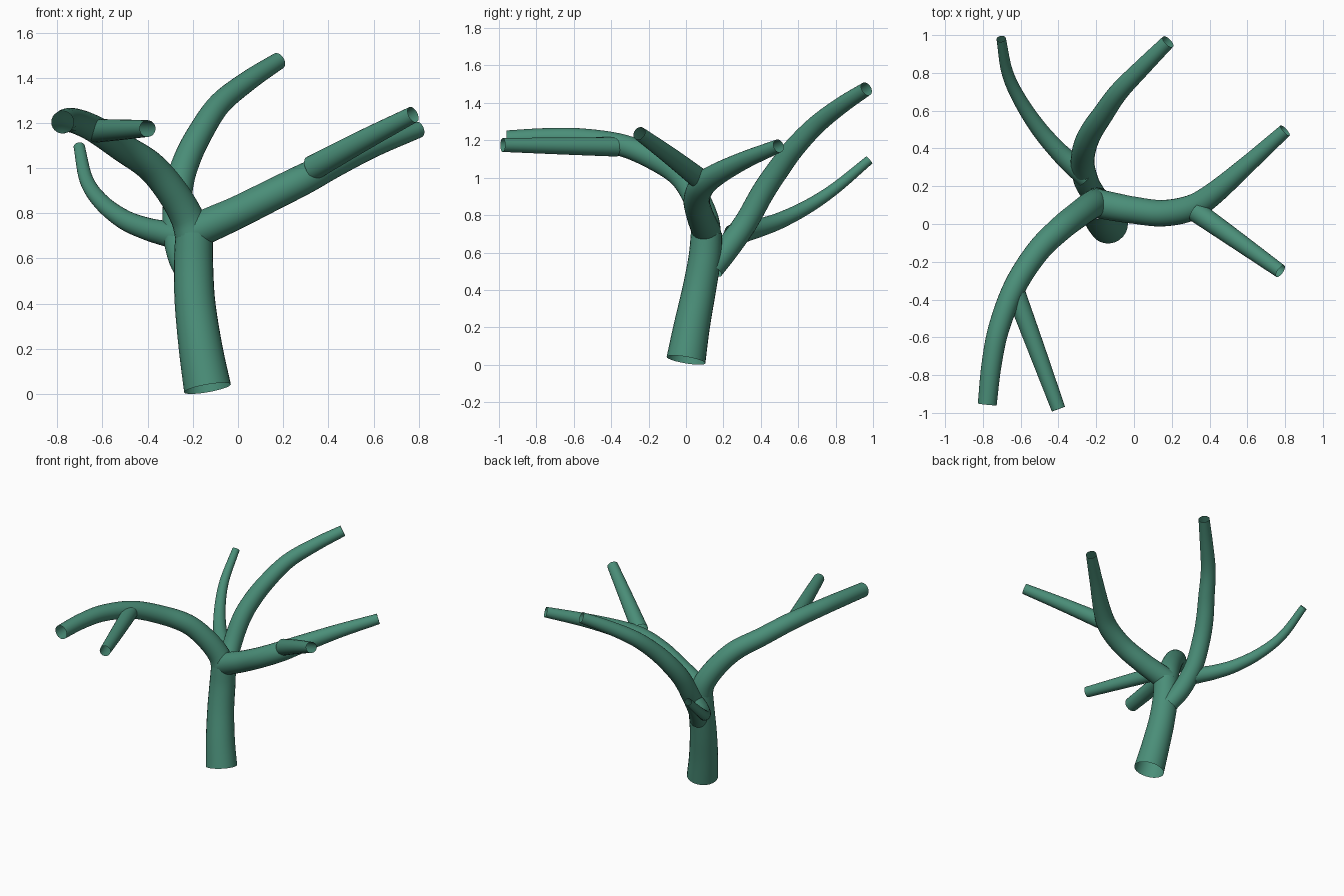
import bpy, bmesh, math
from mathutils import Vector

SIDES = 24
STEPS = 6  # rings per path segment

green = bpy.data.materials.new("muted_green")
green.diffuse_color = (0.0685, 0.27, 0.188, 1)


def spline(points):
    """Smooth samples (x, y, z, radius) through the given points."""
    p = [Vector(q) for q in points]
    p = [2 * p[0] - p[1]] + p + [2 * p[-1] - p[-2]]
    out = []
    for i in range(1, len(p) - 2):
        a, b, c, d = p[i - 1:i + 3]
        for s in range(STEPS):
            t = s / STEPS
            out.append(0.5 * (2 * b + (c - a) * t + (2 * a - 5 * b + 4 * c - d) * t * t
                              + (3 * b - a - 3 * c + d) * t ** 3))
    return out + [p[-2]]


def tube(name, points):
    """Tapered open-ended tube swept along a smooth path."""
    path = spline(points)
    bm = bmesh.new()
    rings = []
    side = Vector((1, 0.3, 0))
    for i, q in enumerate(path):
        tangent = (path[min(i + 1, len(path) - 1)].xyz - path[max(i - 1, 0)].xyz).normalized()
        side = (side - tangent * side.dot(tangent)).normalized()
        up = tangent.cross(side)
        ring = []
        for k in range(SIDES):
            a = 2 * math.pi * k / SIDES
            ring.append(bm.verts.new(q.xyz + q.w * (math.cos(a) * side + math.sin(a) * up)))
        rings.append(ring)
    for r0, r1 in zip(rings, rings[1:]):
        for k in range(SIDES):
            n = (k + 1) % SIDES
            bm.faces.new((r0[k], r0[n], r1[n], r1[k])).smooth = True
    mesh = bpy.data.meshes.new(name)
    bm.to_mesh(mesh)
    bm.free()
    mesh.materials.append(green)
    bpy.context.collection.objects.link(bpy.data.objects.new(name, mesh))


# Trunk
tube("trunk", [(-0.135, 0, 0.025, 0.105), (-0.165, 0.03, 0.2, 0.097), (-0.19, 0.07, 0.4, 0.09),
               (-0.197, 0.1, 0.57, 0.087), (-0.194, 0.11, 0.71, 0.083)])

# Branch arching to the front left, with its side shoot
tube("front_left_branch", [(-0.195, 0.11, 0.68, 0.08), (-0.225, 0.1, 0.78, 0.074),
                           (-0.295, 0.05, 0.9, 0.07), (-0.39, -0.025, 1.01, 0.067),
                           (-0.51, -0.145, 1.09, 0.063), (-0.63, -0.33, 1.17, 0.06),
                           (-0.715, -0.55, 1.207, 0.056), (-0.755, -0.75, 1.212, 0.053),
                           (-0.777, -0.955, 1.203, 0.05)])
tube("front_left_shoot", [(-0.625, -0.37, 1.165, 0.052), (-0.51, -0.68, 1.17, 0.045),
                          (-0.4, -0.98, 1.175, 0.037)])

# Branch to the right, with its forward shoot
tube("right_branch", [(-0.2, 0.11, 0.715, 0.077), (-0.1, 0.09, 0.76, 0.075), (0, 0.073, 0.805, 0.072),
                      (0.15, 0.057, 0.88, 0.07), (0.3, 0.085, 0.955, 0.068),
                      (0.42, 0.16, 1.015, 0.06), (0.6, 0.315, 1.095, 0.047),
                      (0.8, 0.495, 1.17, 0.036)])
tube("right_shoot", [(0.33, 0.065, 1.0, 0.056), (0.55, -0.09, 1.12, 0.047),
                     (0.775, -0.25, 1.237, 0.037)])

# Tall branch rising to the back
tube("back_branch", [(-0.2, 0.14, 0.51, 0.06), (-0.25, 0.22, 0.62, 0.065), (-0.272, 0.32, 0.76, 0.063),
                     (-0.26, 0.41, 0.92, 0.062), (-0.225, 0.49, 1.04, 0.06),
                     (-0.165, 0.58, 1.16, 0.056), (-0.08, 0.7, 1.285, 0.051),
                     (0.05, 0.835, 1.39, 0.045), (0.18, 0.965, 1.475, 0.038)])

# Thin branch curling up at the back left
tube("back_left_branch", [(-0.25, 0.25, 0.69, 0.06), (-0.32, 0.31, 0.71, 0.056),
                          (-0.4, 0.385, 0.73, 0.05), (-0.5, 0.5, 0.77, 0.044),
                          (-0.6, 0.65, 0.845, 0.037), (-0.67, 0.8, 0.945, 0.031),
                          (-0.703, 0.98, 1.095, 0.025)])
